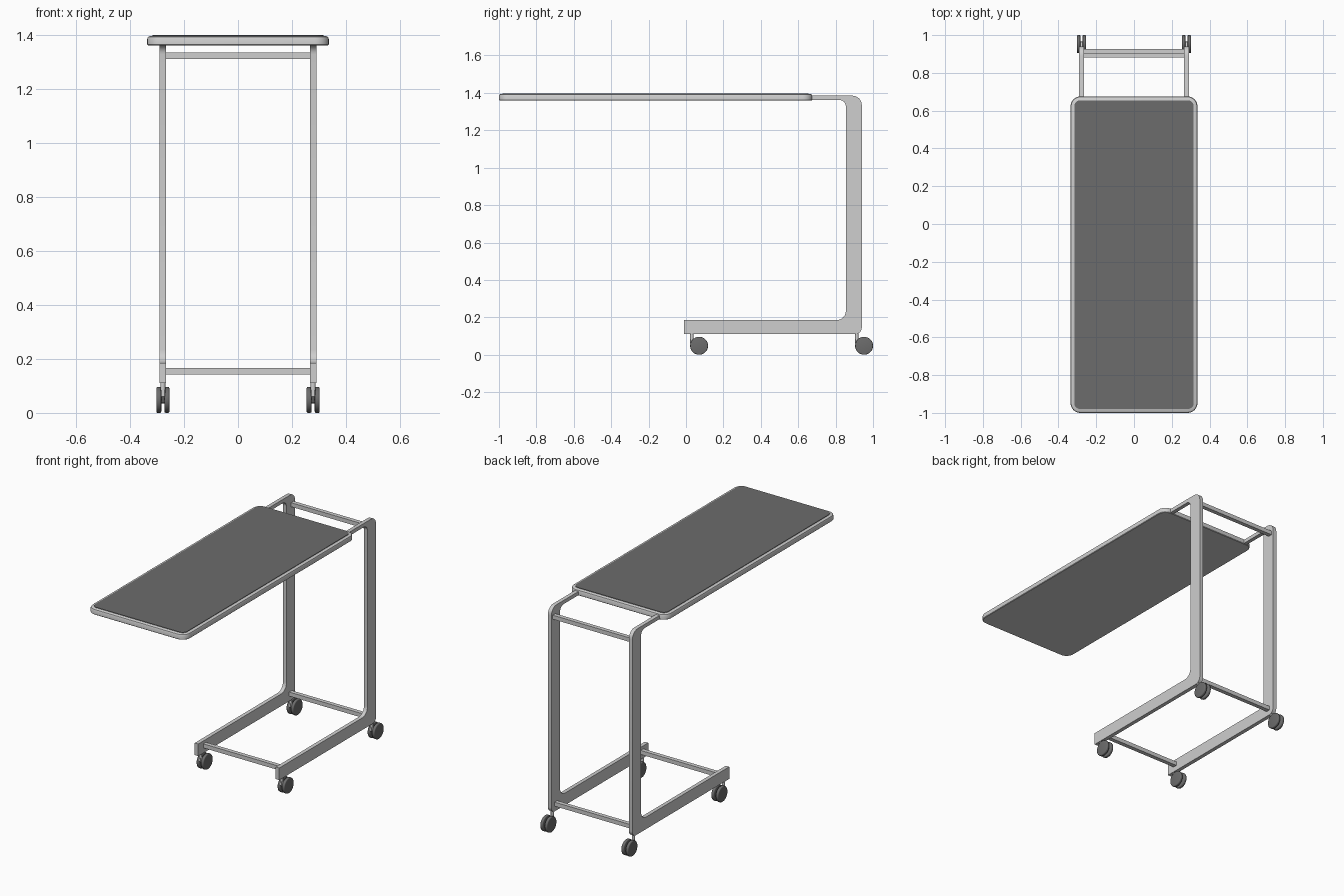
import bpy, bmesh, math
from mathutils import Vector, Matrix

if "Cube" in bpy.data.objects:
    bpy.data.objects.remove(bpy.data.objects["Cube"])


def material(name, v):
    m = bpy.data.materials.new(name)
    m.diffuse_color = (v, v, v, 1)
    m.use_nodes = True
    m.node_tree.nodes["Principled BSDF"].inputs["Base Color"].default_value = m.diffuse_color
    return m


light = material("light grey metal", 0.62)
dark = material("dark grey", 0.15)


def finish(name, bm, mat, smooth=False):
    bmesh.ops.recalc_face_normals(bm, faces=bm.faces)
    me = bpy.data.meshes.new(name)
    bm.to_mesh(me)
    bm.free()
    me.materials.append(mat)
    ob = bpy.data.objects.new(name, me)
    bpy.context.collection.objects.link(ob)
    if smooth:
        bpy.ops.object.select_all(action='DESELECT')
        ob.select_set(True)
        bpy.context.view_layer.objects.active = ob
        bpy.ops.object.shade_smooth_by_angle(angle=math.radians(35))
    return ob


def rounded(points, seg=6):
    """Outline from (a, b, radius) corners, each rounded with an arc."""
    out, n = [], len(points)
    for i, (a, b, r) in enumerate(points):
        p = Vector((a, b))
        if r == 0:
            out.append(p)
            continue
        u = (Vector(points[i - 1][:2]) - p).normalized()
        v = (Vector(points[(i + 1) % n][:2]) - p).normalized()
        c = p + (u + v) * r                      # right-angle corners only
        for k in range(seg + 1):
            t = k / seg * math.pi / 2
            out.append(c - v * r * math.cos(t) - u * r * math.sin(t))
    return out


def loft(name, rings, mat, smooth=False):
    bm = bmesh.new()
    loops = [[bm.verts.new(p) for p in ring] for ring in rings]
    n = len(loops[0])
    for a, b in zip(loops, loops[1:]):
        for i in range(n):
            j = (i + 1) % n
            bm.faces.new((a[i], a[j], b[j], b[i]))
    bm.faces.new(loops[0])
    bm.faces.new(loops[-1])
    return finish(name, bm, mat, smooth)


def side_plate(name, outline, x0, x1, mat):
    return loft(name, [[(x, p.x, p.y) for p in outline] for x in (x0, x1)], mat, True)


def box(name, lo, hi, mat):
    bm = bmesh.new()
    bmesh.ops.create_cube(bm, size=1)
    for v in bm.verts:
        v.co = [l + (c + 0.5) * (h - l) for c, l, h in zip(v.co, lo, hi)]
    return finish(name, bm, mat)


def cylinder(name, center, r, depth, axis, mat, seg=28, bevel=0.0):
    bm = bmesh.new()
    bmesh.ops.create_cone(bm, cap_ends=True, segments=seg, radius1=r, radius2=r, depth=depth)
    if bevel:
        rim = [e for e in bm.edges if abs(e.verts[0].co.z - e.verts[1].co.z) < 1e-6]
        bmesh.ops.bevel(bm, geom=rim, offset=bevel, segments=3, profile=0.5, affect='EDGES')
    if axis == 'X':
        bm.transform(Matrix.Rotation(math.pi / 2, 4, 'Y'))
    bm.transform(Matrix.Translation(center))
    return finish(name, bm, mat, True)


def table_ring(inset, z):
    x, y0, y1, r = 0.336 - inset, -1 + inset, 0.675 - inset, 0.052 - inset
    pts = rounded([(-x, y0, r), (x, y0, r), (x, y1, r), (-x, y1, r)], 8)
    return [(p.x, p.y, z) for p in pts]


# Table top with softened upper rim, and dark inlay
loft("table_top", [table_ring(i, z) for i, z in
                   ((0.003, 1.360), (0, 1.363), (0, 1.384), (0.003, 1.391), (0.010, 1.395))],
     light, True)
loft("table_inlay", [table_ring(0.02, 1.391), table_ring(0.02, 1.398)], dark)

# C-shaped side frames
frame = rounded([(-0.01, 0.11, 0), (0.94, 0.11, 0.035), (0.94, 1.385, 0.05), (-0.95, 1.385, 0),
                 (-0.95, 1.362, 0), (0.855, 1.362, 0.035), (0.855, 0.185, 0.05), (-0.01, 0.185, 0)])
for side, s in (("left", -1), ("right", 1)):
    side_plate(side + "_frame", frame, s * 0.266, s * 0.290, light)

# Cross bars
for name, y, z in (("upper_back_bar", 0.900, 1.309), ("lower_back_bar", 0.881, 0.142),
                   ("lower_front_bar", 0.040, 0.142)):
    box(name, (-0.268, y, z), (0.268, y + 0.026, z + 0.025), light)

# Casters: stem, bracket, twin wheels and axle
for side, s in (("left", -1), ("right", 1)):
    for end, y in (("front", 0.070), ("back", 0.952)):
        tag, x = f"{side}_{end}_caster_", s * 0.278
        cylinder(tag + "stem", (x, y - 0.039, 0.088), 0.009, 0.056, 'Z', light, 16)
        bracket = [Vector(p) for p in ((y - 0.048, 0.085), (y - 0.048, 0.062), (y - 0.010, 0.040),
                                       (y + 0.010, 0.045), (y + 0.008, 0.062), (y - 0.028, 0.085))]
        side_plate(tag + "bracket", bracket, x - 0.006, x + 0.006, light)
        cylinder(tag + "axle", (x, y, 0.048), 0.014, 0.03, 'X', dark, 16)
        for w, d in (("inner", -s), ("outer", s)):
            cylinder(tag + w + "_wheel", (x + d * 0.015, y, 0.048), 0.048, 0.018, 'X',
                     dark, 28, 0.005)
